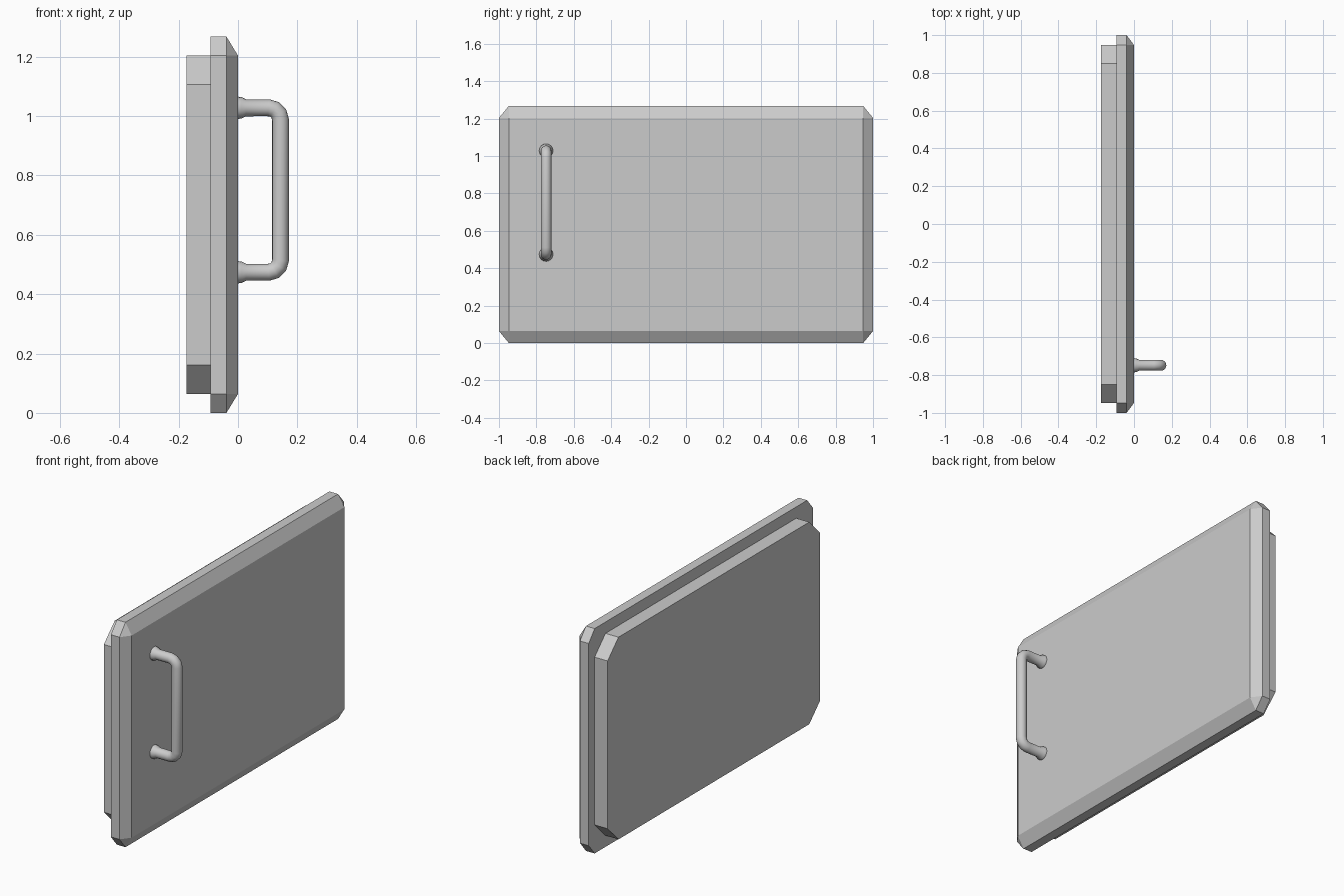
import bpy, bmesh
from math import sin, cos, pi

if "Cube" in bpy.data.objects:
    bpy.data.objects.remove(bpy.data.objects["Cube"])

H = 1.268            # door height
DY, DZ = 0.053, 0.064  # edge chamfer of the outer plate
MID = H / 2


def outline(hy, hz, cy, cz):
    """Rectangle in the y-z plane with cut corners, as 8 points."""
    pts = []
    for sy, sz in ((1, 1), (-1, 1), (-1, -1), (1, -1)):
        pair = [(sy * hy, MID + sz * (hz - cz)), (sy * (hy - cy), MID + sz * hz)]
        pts += pair if sy * sz > 0 else pair[::-1]
    return pts


def panel(name, levels):
    """Loft matching 8-point outlines along x, capped at both ends."""
    bm = bmesh.new()
    rings = [[bm.verts.new((x, y, z)) for y, z in pts] for x, pts in levels]
    for a, b in zip(rings, rings[1:]):
        for i in range(8):
            j = (i + 1) % 8
            bm.faces.new((a[i], a[j], b[j], b[i]))
    bm.faces.new(rings[0][::-1])
    bm.faces.new(rings[-1])
    bmesh.ops.remove_doubles(bm, verts=bm.verts, dist=1e-5)
    bmesh.ops.recalc_face_normals(bm, faces=bm.faces)
    me = bpy.data.meshes.new(name)
    bm.to_mesh(me)
    bm.free()
    ob = bpy.data.objects.new(name, me)
    bpy.context.collection.objects.link(ob)
    return ob


# Outer plate: cut-corner slab whose front narrows to a plain rectangle
slab = outline(1, MID, DY, DZ)
face = outline(1 - DY, MID - DZ, 0, 0)
panel("door_plate", [(-0.093, slab), (-0.039, slab), (0, face)])

# Inner panel on the back
inner = outline(1 - DY, MID - DZ, 0.097, 0.097)
panel("inner_panel", [(-0.174, inner), (-0.093, inner)])

# Pull handle: upper half path (x, z offset, radius), mirrored for the lower half
R, HX, HZ, BEND = 0.0285, 0.143, 0.277, 0.04
half = [(0, HZ, 0.0375), (0.012, HZ, 0.036), (0.027, HZ, R)]
for i in range(4):
    a = pi / 2 * (1 - i / 3)
    half.append((HX - BEND + BEND * cos(a), HZ - BEND + BEND * sin(a), R))
path = half + [(x, -z, r) for x, z, r in reversed(half)]

cu = bpy.data.curves.new("handle", 'CURVE')
cu.dimensions = '3D'
cu.bevel_depth = 1.0
cu.bevel_resolution = 6
cu.use_fill_caps = True
sp = cu.splines.new('POLY')
sp.points.add(len(path) - 1)
for p, (x, z, r) in zip(sp.points, path):
    p.co = (x, -0.748, 0.751 + z, 1)
    p.radius = r
handle = bpy.data.objects.new("handle", cu)
bpy.context.collection.objects.link(handle)
bpy.context.view_layer.objects.active = handle
handle.select_set(True)
bpy.ops.object.convert(target='MESH')
bpy.ops.object.shade_smooth_by_angle(angle=0.7)
